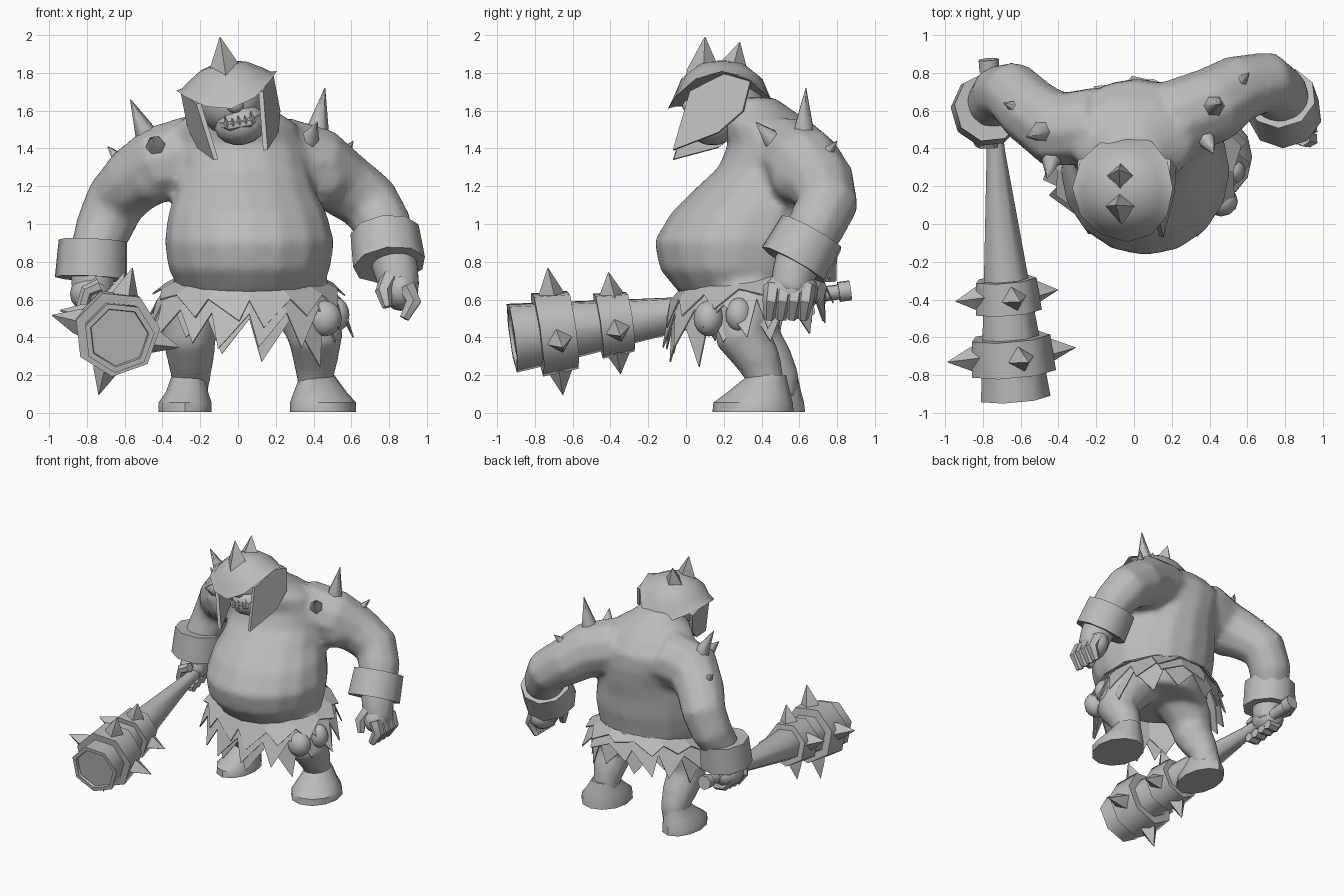
import bpy, bmesh, math, random
from mathutils import Vector, Matrix

random.seed(4)
if "Cube" in bpy.data.objects:
    bpy.data.objects.remove(bpy.data.objects["Cube"])

GREY = (0.5, 0.5, 0.5, 1)
mat = bpy.data.materials.new("plain grey")
mat.use_nodes = True
mat.diffuse_color = GREY
mat.node_tree.nodes["Principled BSDF"].inputs["Base Color"].default_value = GREY


def finish(name, bm, smooth=None, matrix=None):
    """Turn a bmesh into a named object, smooth below the given angle."""
    if matrix:
        bm.transform(matrix)
    bmesh.ops.recalc_face_normals(bm, faces=bm.faces[:])
    mesh = bpy.data.meshes.new(name)
    bm.to_mesh(mesh)
    bm.free()
    mesh.materials.append(mat)
    ob = bpy.data.objects.new(name, mesh)
    bpy.context.collection.objects.link(ob)
    if smooth:
        bpy.ops.object.select_all(action="DESELECT")
        ob.select_set(True)
        bpy.context.view_layer.objects.active = ob
        bpy.ops.object.shade_smooth_by_angle(angle=math.radians(smooth))
    return ob


def skin_rings(bm, rings):
    rings = [[bm.verts.new(p) for p in ring] for ring in rings]
    n = len(rings[0])
    for a, b in zip(rings, rings[1:]):
        for i in range(n):
            bm.faces.new((a[i], a[(i + 1) % n], b[(i + 1) % n], b[i]))
    bm.faces.new(rings[0])
    bm.faces.new(rings[-1])


def circle(n, rx, ry, turn=0):
    angles = [turn + math.tau * i / n for i in range(n)]
    return [Vector((rx * math.cos(a), ry * math.sin(a), 0)) for a in angles]


def tube(name, pts, sides=10, smooth=40, matrix=None):
    """Loft circles along a path of (x, y, z, radius)."""
    bm = bmesh.new()
    pos = [Vector(p[:3]) for p in pts]
    rings, frame, old = [], None, Vector((0, 0, 1))
    for i, p in enumerate(pts):
        t = (pos[min(i + 1, len(pos) - 1)] - pos[max(i - 1, 0)]).normalized()
        q = old.rotation_difference(t)
        frame = q @ frame if frame else q
        old = t
        rings.append([pos[i] + frame @ v for v in circle(sides, p[3], p[3])])
    skin_rings(bm, rings)
    return finish(name, bm, smooth, matrix)


def stack(name, levels, sides=16, smooth=40):
    """Loft horizontal ellipses given as (x, y, z, rx, ry)."""
    bm = bmesh.new()
    skin_rings(bm, [[Vector(l[:3]) + v for v in circle(sides, l[3], l[4])] for l in levels])
    return finish(name, bm, smooth)


def spike(name, base, tip, r, sides=6, matrix=None):
    base, tip = Vector(base), Vector(tip)
    mid = base.lerp(tip, 0.3)
    return tube(name, [(*base, r), (*mid, r * 0.85), (*tip, 0.002)], sides, 65, matrix)


def ball(name, centre, size, matrix=None):
    bm = bmesh.new()
    bmesh.ops.create_uvsphere(bm, u_segments=12, v_segments=8, radius=1)
    bm.transform(Matrix.LocRotScale(Vector(centre), None, Vector(size)))
    return finish(name, bm, 60, matrix)


# Body: torso, arms and legs fused into one skin
body = [stack("body", [
    (.06, .35, .56, .31, .30), (.06, .32, .65, .37, .37), (.06, .28, .76, .43, .42),
    (.06, .28, .91, .45, .45), (.05, .33, 1.06, .42, .41), (.04, .40, 1.18, .37, .36),
    (.02, .47, 1.3, .36, .30), (0, .49, 1.42, .37, .27), (-.01, .43, 1.53, .32, .24),
    (-.01, .38, 1.6, .21, .19), (-.02, .32, 1.67, .15, .15)])]
body.append(tube("left_arm", [
    (.2, .55, 1.37, .21), (.42, .63, 1.31, .205), (.56, .72, 1.21, .18), (.7, .75, 1.11, .165),
    (.77, .69, .99, .155), (.81, .62, .86, .135), (.84, .57, .74, .12), (.86, .55, .63, .11)]))
body.append(tube("right_arm", [
    (-.2, .52, 1.38, .21), (-.42, .5, 1.32, .205), (-.55, .6, 1.23, .18), (-.65, .7, 1.12, .165),
    (-.71, .69, .98, .155), (-.76, .63, .84, .135), (-.77, .6, .72, .12), (-.77, .59, .6, .11)]))
for s, y in ((1, .6), (-1, .5)):
    body.append(ball("upper_arm_muscle", (s * .45, y, 1.25), (.16, .16, .15)))
body.append(tube("left_leg", [
    (.26, .34, .68, .2), (.38, .32, .52, .175), (.41, .3, .4, .15), (.41, .39, .27, .12),
    (.41, .42, .18, .1), (.42, .43, .08, .1)]))
body.append(tube("right_leg", [
    (-.12, .36, .68, .2), (-.24, .35, .52, .165), (-.26, .36, .4, .145), (-.25, .45, .27, .125),
    (-.25, .5, .18, .105), (-.26, .5, .08, .1)]))
bpy.ops.object.select_all(action="DESELECT")
for ob in body:
    ob.select_set(True)
bpy.context.view_layer.objects.active = body[0]
bpy.ops.object.join()
remesh = body[0].modifiers.new("fuse", "REMESH")
remesh.mode, remesh.voxel_size, remesh.use_smooth_shade = "VOXEL", .025, True
relax = body[0].modifiers.new("relax", "SMOOTH")
relax.factor, relax.iterations = .5, 5

# Feet
for name, x, y, lean, rx in (("left_foot", .42, .43, .03, .175), ("right_foot", -.26, .49, -.02, .14)):
    stack(name, [(x + lean, y - .075, .005, rx, .215), (x + lean, y - .075, .055, rx, .21),
                 (x + lean / 2, y - .045, .11, rx * .8, .165), (x, y, .2, .09, .1)], 12)

# Left hand: palm, fingers and thumb
ball("left_palm", (.86, .56, .65), (.095, .14, .11))
for i in range(4):
    y = .46 + .06 * i
    tube("left_finger", [(.89, y, .67, .05), (.93, y - .01, .59, .045), (.88, y - .02, .5, .028)], 6)
tube("left_thumb", [(.81, .51, .72, .055), (.77, .45, .64, .045), (.79, .43, .56, .025)], 6)

# Club, drawn along its own axis from the pommel to the head
butt, head_end = Vector((-.77, .87, .65)), Vector((-.63, -.92, .4))
axis = head_end - butt
to_club = Matrix.Translation(butt) @ Vector((0, 0, 1)).rotation_difference(axis).to_matrix().to_4x4()
L = axis.length


def club_part(name, profile):
    bm = bmesh.new()
    skin_rings(bm, [[v + Vector((0, 0, z * L)) for v in circle(7, r, r, .2)] for z, r in profile])
    return finish(name, bm, 55, to_club)


club_part("club_pommel", [(0, .055), (.035, .055)])
club_part("club_shaft", [(.02, .04), (.27, .05), (.64, .12), (.92, .175), (1, .19), (1, .16), (.99, .155)])
for z0, z1, r, reach in ((.65, .745, .165, .28), (.82, .925, .215, .35)):
    club_part("club_band", [(z0, r - .04), (z0, r), (z1, r + .015), (z1, r - .03)])
    z = (z0 + z1) / 2 * L
    for k in range(4):
        d = Matrix.Rotation(math.pi / 2 * k - .17, 3, "Z") @ Vector((1, 0, 0))
        up = Vector((0, 0, z))
        spike("club_spike", up + d * (r - .05), up + d * reach, .075, 4, to_club)

# Right fist wrapped round the handle
ball("right_fist", (-.78, .58, .63), (.11, .13, .1))
for i in range(4):
    z = (.13 + i * .036) * L
    loop = [(.085 * math.cos(a), .085 * math.sin(a), z, .036) for a in (1.6, 2.5, 3.4, 4.3, 5.2)]
    tube("right_finger", loop, 6, 40, to_club)

# Wrist cuffs
for name, c, d in (("left_cuff", (.79, .62, .87), (.12, -.49, -.87)),
                   ("right_cuff", (-.77, .61, .81), (-.05, -.08, -1))):
    c, d = Vector(c), Vector(d).normalized()
    prof = ((-.095, .12), (-.1, .185), (.1, .195), (.095, .12))
    bm = bmesh.new()
    q = Vector((0, 0, 1)).rotation_difference(d)
    skin_rings(bm, [[c + d * h + q @ v for v in circle(9, r, r)] for h, r in prof])
    finish(name, bm, 45)

# Shoulder spikes
for base, tip, r in (((.41, .62, 1.43), (.46, .635, 1.72), .065), ((.52, .7, 1.31), (.61, .8, 1.44), .06),
                     ((.37, .47, 1.43), (.42, .37, 1.54), .055), ((-.46, .5, 1.42), (-.57, .46, 1.66), .065),
                     ((-.57, .6, 1.28), (-.69, .64, 1.41), .06), ((-.43, .37, 1.4), (-.46, .24, 1.46), .06)):
    spike("shoulder_spike", base, tip, r)

# Ragged hide skirt: overlapping layers of hanging points
for name, n, drop, flare, longest in (("skirt_outer", 15, .11, .08, .2), ("skirt_inner", 12, .14, .04, .22),
                                      ("skirt_ruff", 13, .04, .06, .1)):
    bm = bmesh.new()

    def hem(a, out, fall):
        x, y = .06 + (.41 + out) * math.sin(a), .33 - (.385 + out * .5) * math.cos(a)
        return Vector((x, y, .65 + .17 * y - fall))

    for i in range(n):
        a0, a1 = math.tau * i / n, math.tau * (i + 1) / n
        front = max(0, math.cos(a0 - .1)) ** 3
        fall = drop + random.uniform(.3, 1) * longest + front * longest * .4
        corners = [bm.verts.new(hem(*p)) for p in (
            (a0, -.02, 0), (a1, -.02, 0), (a1, flare, drop),
            ((a0 + a1) / 2 + random.uniform(-.15, .15), flare * 1.8, fall), (a0, flare, drop))]
        bm.faces.new(corners)
    bmesh.ops.remove_doubles(bm, verts=bm.verts[:], dist=.001)
    ob = finish(name, bm)
    ob.modifiers.new("thickness", "SOLIDIFY").thickness = .008

# Pouches on the left hip
ball("front_pouch", (.46, .12, .5), (.09, .08, .095))
ball("rear_pouch", (.52, .28, .52), (.07, .07, .09))

# Head parts share a frame that is rolled to one side
tilt = Matrix.Translation((-.04, .2, 1.65)) @ Matrix.Rotation(-.19, 4, "Y")
ball("skull", (0, .02, .0), (.18, .2, .18), tilt)
ball("jaw", (.03, -.06, -.13), (.14, .14, .11), tilt)
ball("nose", (.02, -.18, -.03), (.045, .04, .035), tilt)
tube("lower_lip", [(-.07, -.12, -.11, .02), (-.03, -.18, -.13, .025), (.08, -.18, -.13, .025),
                   (.13, -.12, -.11, .02)], 6, 40, tilt)
for x, h in ((-.045, .06), (-.01, .04), (.025, .045), (.06, .04), (.095, .06)):
    spike("tooth", (x, -.19, -.13), (x, -.2, -.13 + h), .015, 4, tilt)

# Helmet dome, dipping at front and back and flared into a brim
bm = bmesh.new()
rings = []
for r, h, lift in ((.285, -.04, .15), (.25, .035, .08), (.215, .12, .02), (.13, .19, 0), (.03, .215, 0)):
    ring = []
    for v in circle(12, r, r, math.pi / 2):
        v.z = h + lift * (v.x / r) ** 2
        v.y -= .01
        v.x *= .95
        ring.append(v)
    rings.append(ring)
skin_rings(bm, rings)
finish("helmet", bm, 35, tilt)

# Crest spikes
spike("front_crest", (0, -.11, .1), (.01, -.1, .345), .1, 4, tilt)
spike("rear_crest", (0, .04, .14), (.02, .085, .315), .085, 4, tilt)

# Cheek guards: bent plates on both sides of the face
for s, name in ((1, "left_cheek_guard"), (-1, "right_cheek_guard")):
    bm = bmesh.new()
    outline = ((.25, .14, .06), (.25, 0, .1), (.18, -.18, .02), (.145, -.27, -.29), (.22, -.03, -.21),
               (.25, .1, -.1))
    bm.faces.new([bm.verts.new((s * x, y, z)) for x, y, z in outline])
    ob = finish(name, bm, None, tilt)
    ob.modifiers.new("thickness", "SOLIDIFY").thickness = .025
